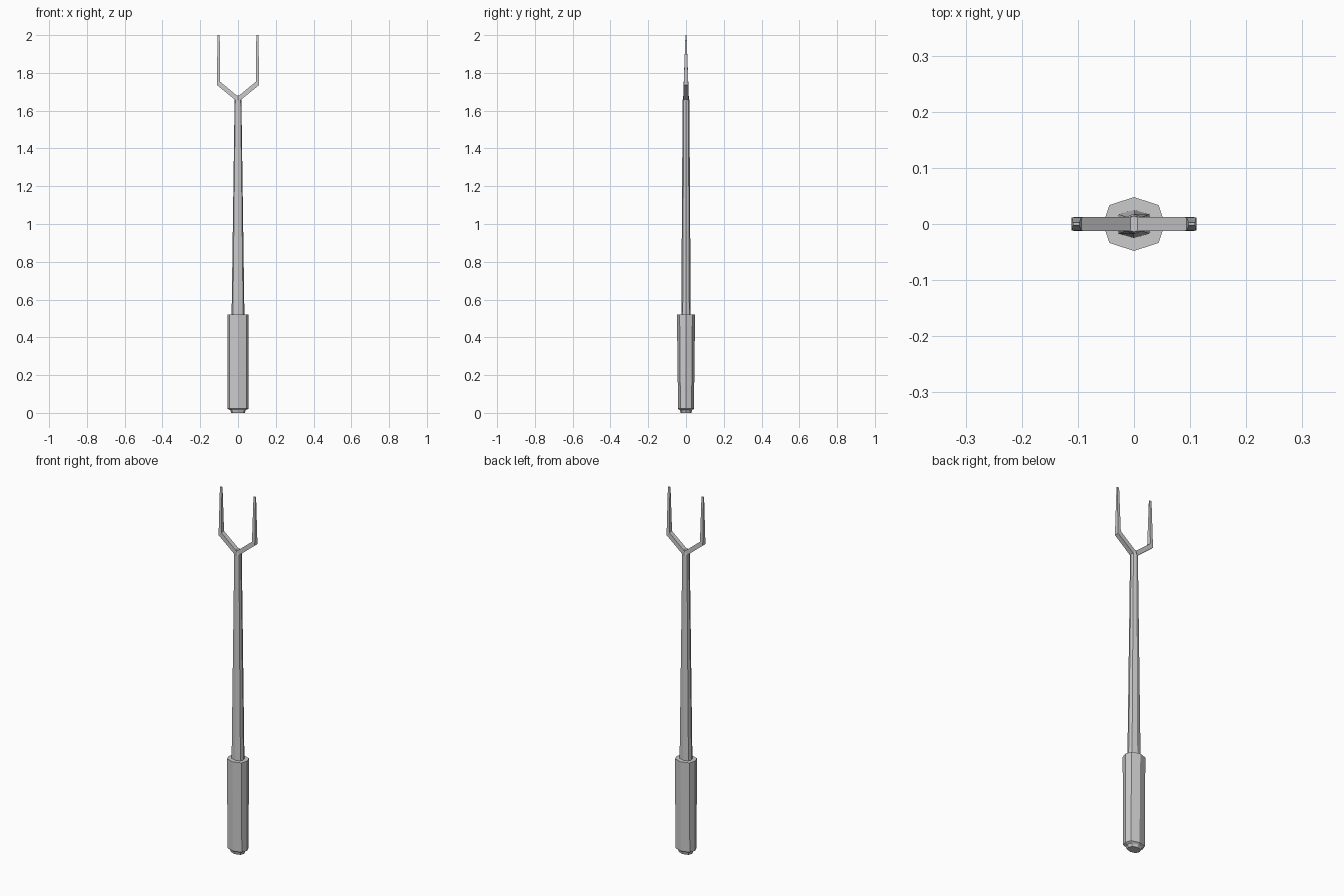
import bpy

if "Cube" in bpy.data.objects:
    bpy.data.objects.remove(bpy.data.objects["Cube"])

OCT = [(1, 0), (0.8, 0.7), (0, 1), (-0.8, 0.7), (-1, 0), (-0.8, -0.7), (0, -1), (0.8, -0.7)]


def loft(name, rings):
    """Skin a list of equal-sized vertex rings and cap both ends."""
    n = len(rings[0])
    verts = [v for ring in rings for v in ring]
    faces = [tuple(range(n))[::-1], tuple(range(len(verts) - n, len(verts)))]
    for k in range(len(rings) - 1):
        for i in range(n):
            j = (i + 1) % n
            faces.append((k * n + i, k * n + j, (k + 1) * n + j, (k + 1) * n + i))
    mesh = bpy.data.meshes.new(name)
    mesh.from_pydata(verts, [], faces)
    obj = bpy.data.objects.new(name, mesh)
    bpy.context.collection.objects.link(obj)
    return obj


def octagon(rx, ry, z):
    return [(x * rx, y * ry, z) for x, y in OCT]


def section(outer, inner, h):
    """Rectangular prong section between two points of the front outline."""
    (xo, zo), (xi, zi) = outer, inner
    return [(xo, -h, zo), (xo, h, zo), (xi, h, zi), (xi, -h, zi)]


# Grip with a stepped, tapered butt
loft("handle", [octagon(0.036, 0.028, 0), octagon(0.041, 0.033, 0.015),
                octagon(0.055, 0.042, 0.022), octagon(0.055, 0.048, 0.52)])

# Long tapering shaft
loft("shaft", [octagon(0.034, 0.025, 0.515), octagon(0.018, 0.018, 1.655),
               octagon(0.014, 0.014, 1.68)])

# Two prongs: sloping arm, then upright tine thinning to the tip
prong = loft("prongs", [section((0, 1.645), (0, 1.675), 0.013),
                        section((0.111, 1.735), (0.094, 1.753), 0.012),
                        section((0.109, 2.0), (0.097, 2.0), 0.003)])
mirror = prong.modifiers.new("mirror", 'MIRROR')
mirror.use_axis[0] = True
mirror.use_mirror_merge = False

# Consistent outward normals
import bmesh
for obj in bpy.context.collection.objects:
    bm = bmesh.new()
    bm.from_mesh(obj.data)
    bmesh.ops.recalc_face_normals(bm, faces=bm.faces)
    bm.to_mesh(obj.data)
    bm.free()
